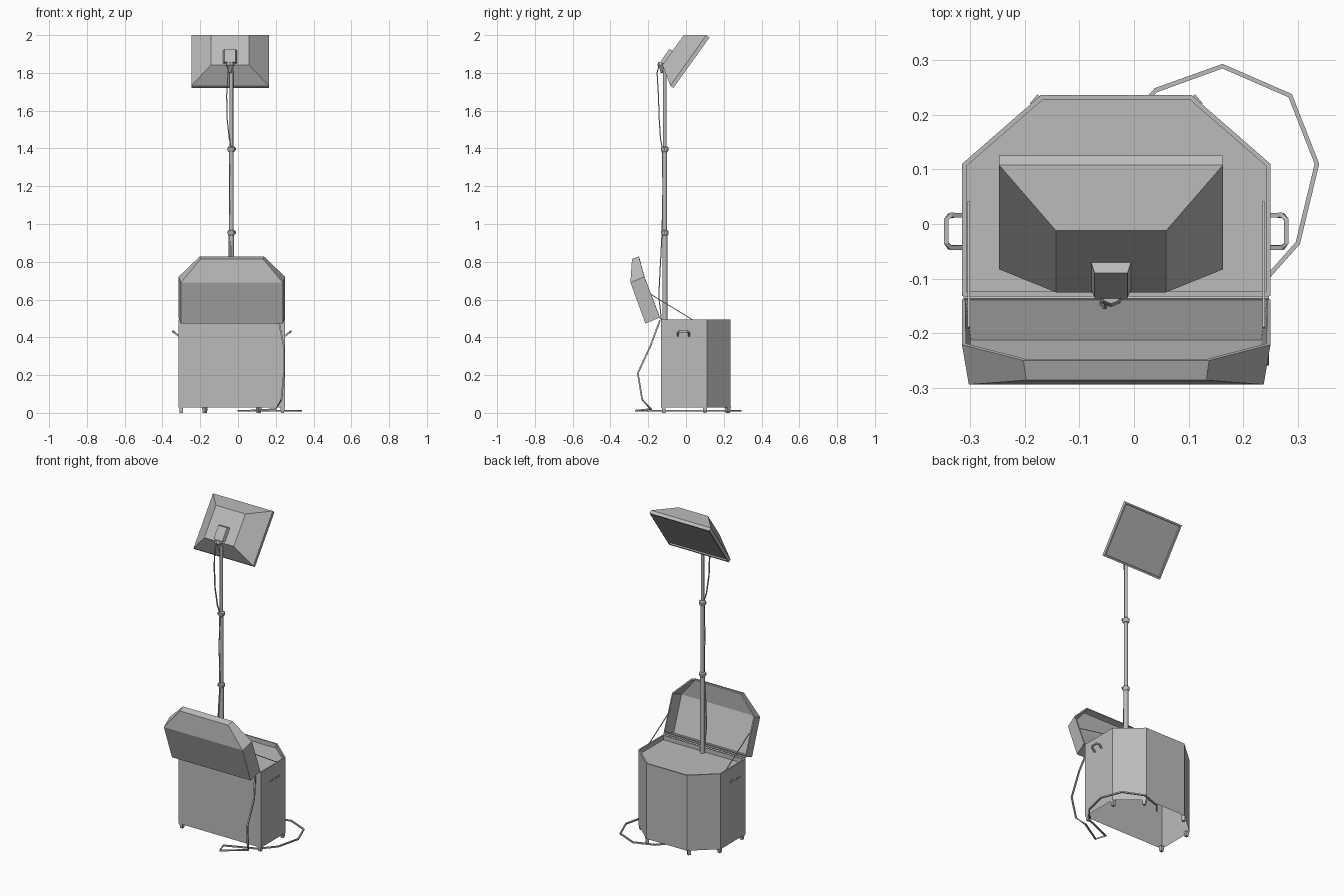
import bpy, bmesh, math
from mathutils import Vector

cube = bpy.data.objects.get("Cube")
if cube:
    bpy.data.objects.remove(cube, do_unlink=True)

grey = bpy.data.materials.new("plain_grey")
grey.use_nodes = True
grey.diffuse_color = (0.5, 0.5, 0.5, 1)
grey.node_tree.nodes["Principled BSDF"].inputs["Base Color"].default_value = (0.5, 0.5, 0.5, 1)

CX = -0.0325   # centre line of the cabinet


def finish(name, bm):
    bmesh.ops.recalc_face_normals(bm, faces=bm.faces)
    me = bpy.data.meshes.new(name)
    bm.to_mesh(me)
    bm.free()
    ob = bpy.data.objects.new(name, me)
    ob.data.materials.append(grey)
    bpy.context.collection.objects.link(ob)
    return ob


def loft(name, rings, start=None, end=None):
    """Skin matching rings; start and end list the caps by corner index."""
    bm = bmesh.new()
    vs = [[bm.verts.new(p) for p in ring] for ring in rings]
    n = len(rings[0])
    for a, b in zip(vs, vs[1:]):
        for i in range(n):
            j = (i + 1) % n
            bm.faces.new((a[i], a[j], b[j], b[i]))
    for ring, caps in ((vs[0], start), (vs[-1], end)):
        for cap in caps or []:
            bm.faces.new([ring[i] for i in cap])
    return finish(name, bm)


def tube(name, pts, r, sides=4):
    """Thin bar or cable following straight segments."""
    pts = [Vector(p) for p in pts]
    rings = []
    for i, p in enumerate(pts):
        d = (pts[min(i + 1, len(pts) - 1)] - pts[max(i - 1, 0)]).normalized()
        ref = Vector((0, 0, 1)) if abs(d.z) < 0.9 else Vector((0, 1, 0))
        u = d.cross(ref).normalized()
        v = d.cross(u)
        rings.append([p + r * (math.cos(t) * u + math.sin(t) * v)
                      for t in (math.tau * (k + 0.5) / sides for k in range(sides))])
    return loft(name, rings, [range(sides)], [range(sides)])


def turned(name, x, y, profile, sides=10):
    """Upright turned part from (radius, height) pairs."""
    rings = [[(x + r * math.cos(math.tau * k / sides), y + r * math.sin(math.tau * k / sides), z)
              for k in range(sides)] for r, z in profile]
    ob = loft(name, rings, [range(sides)], [range(sides)])
    for o in bpy.context.selected_objects:
        o.select_set(False)
    ob.select_set(True)
    bpy.context.view_layer.objects.active = ob
    bpy.ops.object.shade_smooth_by_angle(angle=math.radians(40))
    return ob


def mirrored(half):
    """Close a half outline of (offset from centre, y, z) across the centre line."""
    return [(CX - w, y, z) for w, y, z in half] + [(CX + w, y, z) for w, y, z in reversed(half)]


# cabinet, open underneath, with a recessed top
def footprint(z, inset=0.0):
    s = inset
    return mirrored([(0.2825 - s, -0.132 + s, z), (0.2825 - s, 0.11 - s / 2, z),
                     (0.138 - s / 2, 0.236 - s, z)])


loft("cabinet", [footprint(0.028), footprint(0.495), footprint(0.495, 0.008),
                 footprint(0.468, 0.008)], end=[range(6)])

# lid, a hollow tray tipped forward on its hinge
rim = mirrored([(0.2825, -0.138, 0.505), (0.2825, -0.221, 0.72), (0.17, -0.25, 0.828)])
back = mirrored([(0.27, -0.215, 0.473), (0.27, -0.294, 0.69), (0.165, -0.286, 0.815)])
lid = loft("lid", [rim, back], end=[(0, 1, 4, 5), (1, 2, 3, 4)])
wall = lid.modifiers.new("wall", "SOLIDIFY")
wall.thickness = 0.008
wall.offset = -1
tube("hinge_rod", [(CX - 0.28, -0.136, 0.5), (CX + 0.28, -0.136, 0.5)], 0.005, 6)

# lid stays, handles and feet on both sides
for s, side in ((1, "left"), (-1, "right")):
    tube(side + "_lid_stay", [(CX + s * 0.27, -0.19, 0.63), (CX + s * 0.27, 0.04, 0.49)], 0.003)
    w = 0.2825
    grip = [(w - 0.002, -0.043, 0.407), (w + 0.022, -0.043, 0.425), (w + 0.029, -0.035, 0.431),
            (w + 0.029, 0.008, 0.431), (w + 0.022, 0.016, 0.425), (w - 0.002, 0.016, 0.407)]
    tube(side + "_handle", [(CX + s * x, y, z) for x, y, z in grip], 0.006)
    for place, x, y, ang in (("front", 0.268, -0.118, 0), ("middle", 0.268, 0.1, 0),
                             ("back", 0.143, 0.222, 0.7)):
        bm = bmesh.new()
        bmesh.ops.create_cube(bm, size=1)
        for v in bm.verts:
            flare = 1.0 if v.co.z > 0 else 0.75
            a, b = v.co.x * 0.022 * flare, v.co.y * 0.022 * flare
            c, d = math.cos(ang), math.sin(ang)
            v.co = (CX + s * (x + a * c - b * d), y + a * d + b * c, 0.016 + v.co.z * 0.032)
        finish(side + "_" + place + "_foot", bm)

# telescopic mast with clamping collars
MX, MY = -0.035, -0.112
turned("lower_mast", MX, MY, [(0.014, 0.468), (0.014, 0.95)])
turned("middle_mast", MX, MY, [(0.012, 0.95), (0.012, 1.4)])
turned("upper_mast", MX, MY, [(0.010, 1.4), (0.010, 1.85)])
for name, z in (("lower_collar", 0.955), ("upper_collar", 1.397)):
    turned(name, MX, MY, [(0.014, z - 0.016), (0.021, z - 0.007), (0.021, z + 0.007), (0.013, z + 0.014)])
    tube(name + "_knob", [(MX, MY, z), (MX + 0.024, MY - 0.008, z)], 0.006, 6)

# lamp head: recessed glass, frame, rim and tapered housing
LX = -0.042


def panel(w, low, high):
    return [(LX - w, *low), (LX + w, *low), (LX + w, *high), (LX - w, *high)]


loft("lamp_head", [
    panel(0.194, (-0.066, 1.735), (0.112, 1.983)),
    panel(0.196, (-0.062, 1.728), (0.119, 1.980)),
    panel(0.205, (-0.067, 1.720), (0.125, 1.988)),
    panel(0.205, (-0.083, 1.732), (0.108, 2.000)),
    panel(0.101, (-0.125, 1.842), (-0.012, 2.000))], [range(4)], [range(4)])

# mounting block behind the lamp and the swivel cone under it
loft("lamp_bracket", [panel(0.037, (-0.118, 1.848), (-0.068, 1.918)),
                      panel(0.030, (-0.136, 1.858), (-0.090, 1.925))], [range(4)], [range(4)])
turned("swivel", -0.042, -0.128, [(0.007, 1.80), (0.010, 1.82), (0.024, 1.842), (0.018, 1.858)], 8)

# lamp cable hanging beside the mast
tube("upper_cable", [(-0.05, -0.14, 1.85), (-0.053, -0.153, 1.80), (-0.06, -0.146, 1.68),
                     (-0.058, -0.142, 1.56), (-0.046, -0.135, 1.45), (MX, -0.125, 1.4)], 0.004)
tube("middle_cable", [(MX, -0.126, 1.4), (MX - 0.008, -0.122, 1.2), (MX, -0.127, 0.95)], 0.004)
tube("lower_cable", [(MX, -0.127, 0.95), (MX - 0.004, -0.135, 0.8), (MX - 0.004, -0.144, 0.62),
                     (MX, -0.13, 0.49)], 0.004)

# supply cable down the front and looping over the floor
F = 0.012
floor_run = [(0.06, -0.265), (0.04, -0.20), (0.22, -0.125), (0.30, -0.035), (0.335, 0.11),
             (0.286, 0.235), (0.162, 0.289), (0.04, 0.245), (0.0, 0.2)]
tube("supply_cable", [(0.215, -0.138, 0.49), (0.243, -0.19, 0.35), (0.243, -0.255, 0.21),
                      (0.23, -0.232, 0.07), (0.20, -0.185, 0.02)]
     + [(x, y, F) for x, y in floor_run], 0.006)
